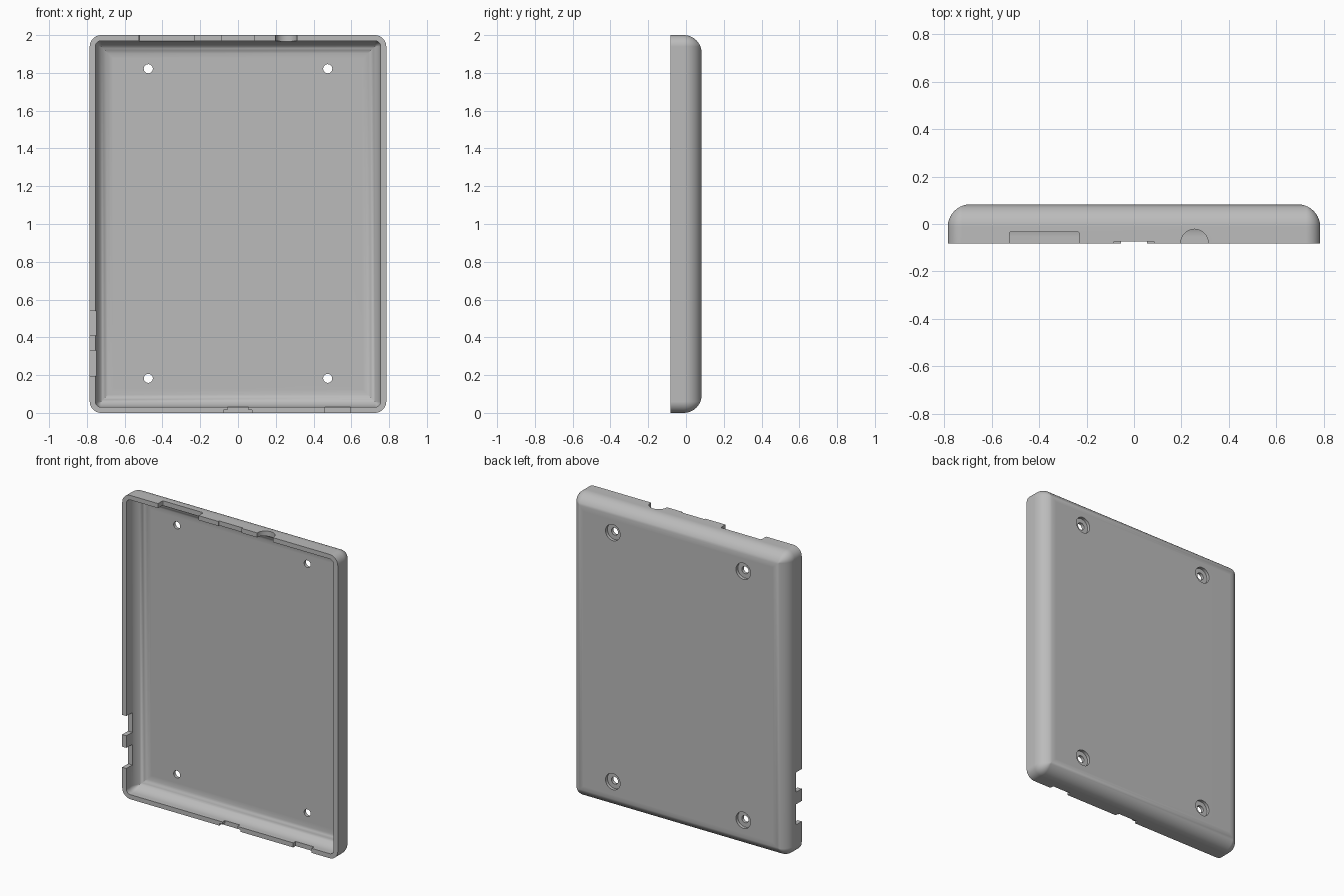
import bpy, bmesh, math
from mathutils import Matrix

if "Cube" in bpy.data.objects:
    bpy.data.objects.remove(bpy.data.objects["Cube"], do_unlink=True)

HALF_W, HALF_H, FRONT, BACK = 0.785, 1.0, -0.083, 0.083
WALL, FLOOR, FILLET, CORNER = 0.03, 0.04, 0.095, 0.06

grey = bpy.data.materials.new("plain_grey")
grey.use_nodes = True
grey.diffuse_color = (0.5, 0.5, 0.5, 1)
grey.node_tree.nodes["Principled BSDF"].inputs["Base Color"].default_value = (0.5, 0.5, 0.5, 1)


def make_object(name, bm):
    bmesh.ops.recalc_face_normals(bm, faces=bm.faces)
    mesh = bpy.data.meshes.new(name)
    bm.to_mesh(mesh)
    bm.free()
    mesh.materials.append(grey)
    obj = bpy.data.objects.new(name, mesh)
    bpy.context.collection.objects.link(obj)
    return obj


def ring(bm, inset, y, steps=8):
    """Rounded rectangle, shrunk by inset, whose corners sharpen as it shrinks."""
    r = max(CORNER - inset, 0)
    verts = []
    for quarter, (sx, sz) in enumerate([(1, 1), (-1, 1), (-1, -1), (1, -1)]):
        for i in range(steps + 1):
            a = (quarter + i / steps) * math.pi / 2
            x = sx * (HALF_W - inset - r) + r * math.cos(a)
            z = sz * (HALF_H - inset - r) + r * math.sin(a)
            verts.append(bm.verts.new((x, y, HALF_H + z)))
    return verts


def fillet(inset, back, steps=10):
    """Inset and depth pairs from the wall round to the flat back."""
    angles = [i / steps * math.pi / 2 for i in range(steps + 1)]
    return [(inset + FILLET * (1 - math.cos(a)), back - FILLET * (1 - math.sin(a)))
            for a in angles]


# Hollow tray: outside from the back to the rim, then inside to the floor
bm = bmesh.new()
section = (fillet(0, BACK)[::-1] + [(0, FRONT), (WALL, FRONT)]
           + fillet(WALL, BACK - FLOOR))
rings = [ring(bm, *p) for p in section]
for a, b in zip(rings, rings[1:]):
    for i in range(len(a)):
        j = (i + 1) % len(a)
        bm.faces.new((a[i], a[j], b[j], b[i]))
bm.faces.new(rings[0])
bm.faces.new(rings[-1])
bmesh.ops.remove_doubles(bm, verts=bm.verts, dist=0.0001)
tray = make_object("back_cover", bm)


def cut(bm):
    cutter = make_object("cutter", bm)
    cutter.hide_render = True
    mod = tray.modifiers.new("cut", "BOOLEAN")
    mod.operation, mod.solver, mod.object = "DIFFERENCE", "EXACT", cutter
    bpy.context.view_layer.objects.active = tray
    bpy.ops.object.modifier_apply(modifier=mod.name)
    bpy.data.objects.remove(cutter, do_unlink=True)


def cut_notch(x0, x1, z0, z1, depth, rounding=0):
    """Open slot running from the rim back to the given depth."""
    bm = bmesh.new()
    y0, y1 = FRONT - 0.05, FRONT + depth
    place = Matrix.Translation(((x0 + x1) / 2, (y0 + y1) / 2, (z0 + z1) / 2))
    size = Matrix.Diagonal((x1 - x0, y1 - y0, z1 - z0, 1))
    bmesh.ops.create_cube(bm, size=1, matrix=place @ size)
    if rounding:
        edges = [e for e in bm.edges if all(v.co.y > y1 - 0.001 for v in e.verts)
                 and abs(e.verts[0].co.x - e.verts[1].co.x) < 0.001]
        bmesh.ops.bevel(bm, geom=edges, offset=rounding, segments=3,
                        profile=0.5, affect="EDGES")
    cut(bm)


def cut_cylinder(radius, length, matrix):
    bm = bmesh.new()
    bmesh.ops.create_cone(bm, cap_ends=True, segments=32, radius1=radius,
                          radius2=radius, depth=length, matrix=matrix)
    cut(bm)


# Top openings: wide port, shallow latch slot and round socket
cut_notch(-0.525, -0.23, 1.95, 2.05, 0.05, 0.008)
cut_notch(-0.085, 0.085, 1.95, 2.05, 0.009)
cut_cylinder(0.058, 0.1, Matrix.Translation((0.255, FRONT + 0.003, 2.0)))

# Bottom openings: stepped centre slot and side slot
cut_notch(-0.055, 0.055, -0.05, 0.05, 0.025)
cut_notch(-0.078, 0.075, -0.05, 0.014, 0.025)
cut_notch(0.46, 0.595, -0.05, 0.05, 0.025)

# Button openings in the side wall
for low, high in ((0.195, 0.33), (0.41, 0.54)):
    cut_notch(-0.85, -0.74, low, high, 0.06)

# Screw holes with a wider recess on the back
turn = Matrix.Rotation(math.pi / 2, 4, "X")
for x in (-0.475, 0.475):
    for z in (0.183, 1.822):
        cut_cylinder(0.024, 0.3, Matrix.Translation((x, BACK, z)) @ turn)
        cut_cylinder(0.053, 0.04, Matrix.Translation((x, BACK, z)) @ turn)

# Smooth fillets with crisp edges and flat large faces
bpy.ops.object.select_all(action="DESELECT")
tray.select_set(True)
bpy.context.view_layer.objects.active = tray
bpy.ops.object.shade_smooth_by_angle(angle=math.radians(30))
weighted = tray.modifiers.new("even_shading", "WEIGHTED_NORMAL")
weighted.keep_sharp = True
